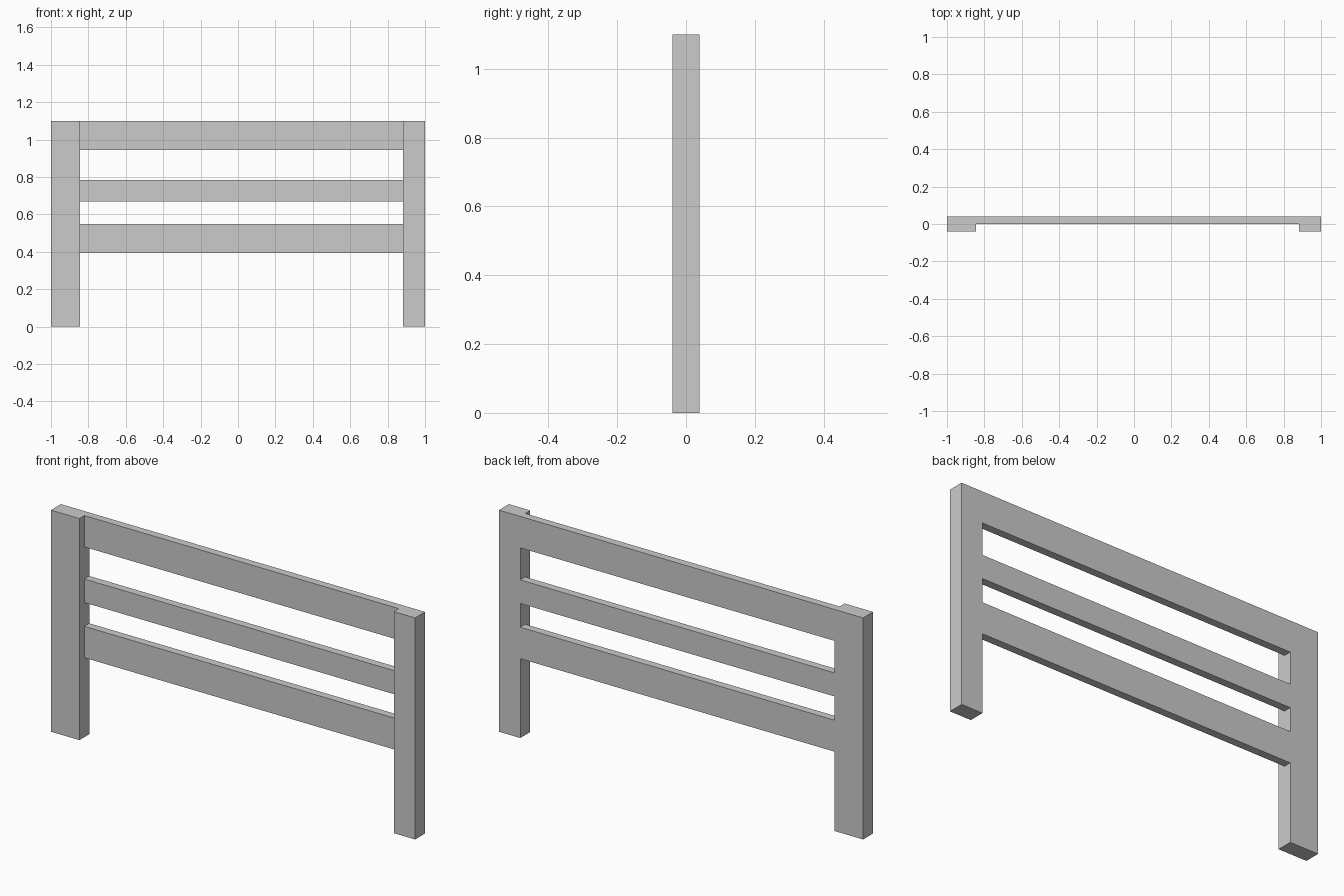
import bpy

if "Cube" in bpy.data.objects:
    bpy.data.objects.remove(bpy.data.objects["Cube"])

HALF_DEPTH = 0.039   # posts are twice as deep as the rails
HEIGHT = 1.10
LEFT_INNER, RIGHT_INNER = -0.844, 0.883


def box(name, x, y, z):
    """Axis-aligned box from (min, max) ranges."""
    ranges = (x, y, z)
    bpy.ops.mesh.primitive_cube_add(size=1, location=[(a + b) / 2 for a, b in ranges])
    obj = bpy.context.object
    obj.name = name
    obj.scale = [b - a for a, b in ranges]
    bpy.ops.object.transform_apply(location=False, rotation=False, scale=True)
    return obj


# Posts: the left one is wider than the right one
for name, x in (("left_post", (-1.0, LEFT_INNER)), ("right_post", (RIGHT_INNER, 1.0))):
    box(name, x, (-HALF_DEPTH, HALF_DEPTH), (0.0, HEIGHT))

# Rails: set between the posts, flush with their back
rails = {
    "top_rail": (0.944, HEIGHT),
    "middle_rail": (0.668, 0.785),
    "bottom_rail": (0.394, 0.55),
}
for name, z in rails.items():
    box(name, (LEFT_INNER, RIGHT_INNER), (0.0, HALF_DEPTH), z)
